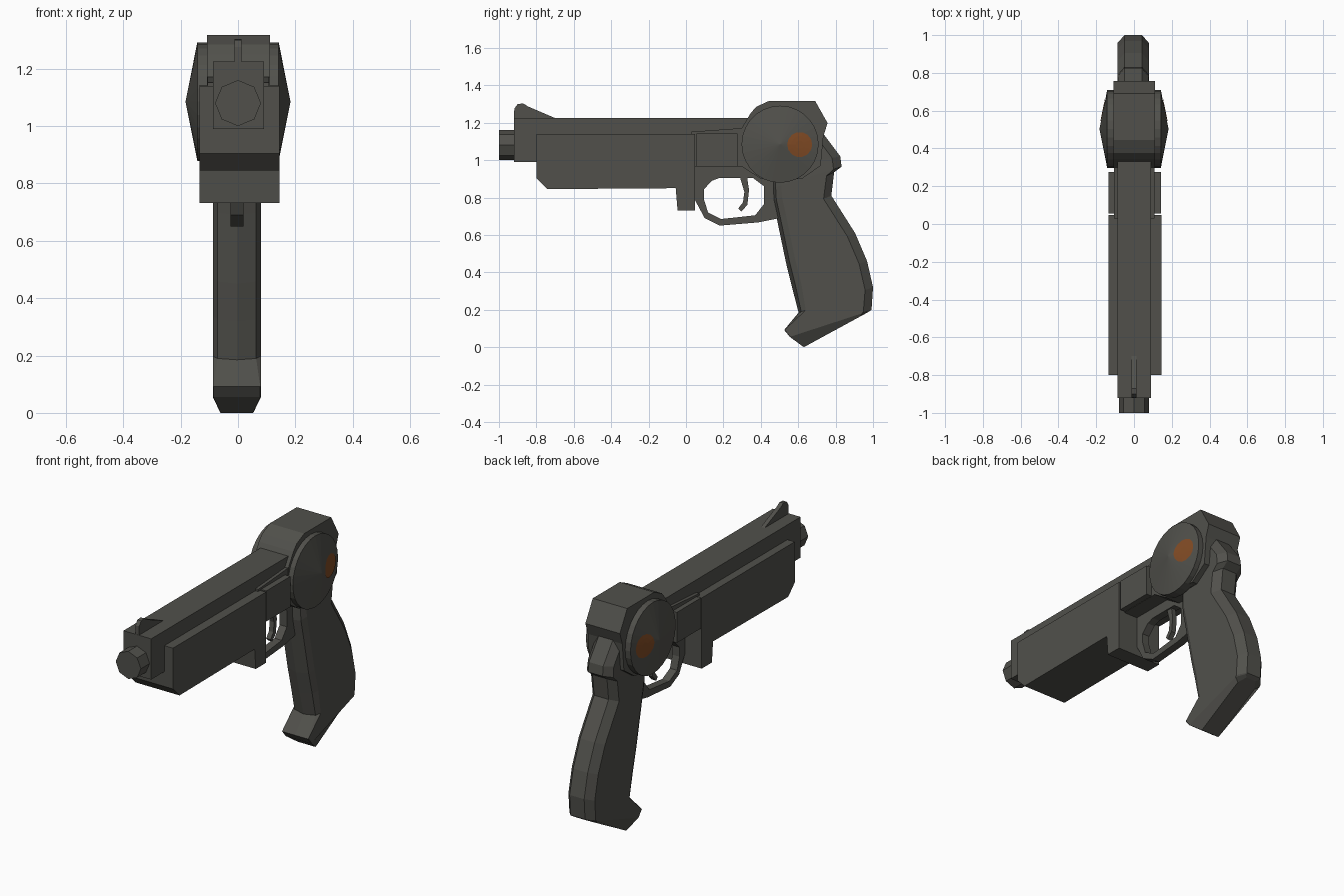
import bpy, bmesh, math

if "Cube" in bpy.data.objects:
    bpy.data.objects.remove(bpy.data.objects["Cube"])

def material(name, rgb):
    m = bpy.data.materials.new(name)
    m.diffuse_color = (*rgb, 1)
    m.use_nodes = True
    m.node_tree.nodes["Principled BSDF"].inputs["Base Color"].default_value = m.diffuse_color
    return m

GREY = material("dark_grey", (0.082, 0.081, 0.071))
ORANGE = material("burnt_orange", (0.22, 0.07, 0.018))

def finish(name, bm, mat=GREY):
    bmesh.ops.recalc_face_normals(bm, faces=bm.faces[:])
    me = bpy.data.meshes.new(name)
    bm.to_mesh(me)
    bm.free()
    me.materials.append(mat)
    ob = bpy.data.objects.new(name, me)
    bpy.context.collection.objects.link(ob)
    return ob

def loft(name, rings, mat=GREY, caps=True):
    """Join equal-length closed rings of points, capping both ends."""
    bm = bmesh.new()
    vs = [[bm.verts.new(p) for p in r] for r in rings]
    n = len(vs[0])
    for a, b in zip(vs, vs[1:]):
        for i in range(n):
            j = (i + 1) % n
            bm.faces.new((a[i], a[j], b[j], b[i]))
    if caps:
        bm.faces.new(vs[0])
        bm.faces.new(vs[-1])
    return finish(name, bm, mat)

def prism(name, profile, x0, x1):
    """Extrude a side profile of (y, z) points across x."""
    return loft(name, [[(x, y, z) for y, z in profile] for x in (x0, x1)])

def box(name, x0, x1, y0, y1, z0, z1):
    return prism(name, [(y0, z0), (y1, z0), (y1, z1), (y0, z1)], x0, x1)

# barrel housing, muzzle and front sight
box("barrel_housing", -0.087, 0.09, -0.92, 0.36, 0.99, 1.225)
loft("muzzle", [[(0.08 * math.cos(i * math.pi / 4), y, 1.08 + 0.08 * math.sin(i * math.pi / 4))
                 for i in range(8)] for y in (-1.0, -0.9)])
prism("front_sight", [(-0.92, 1.2), (-0.918, 1.275), (-0.90, 1.3), (-0.87, 1.303),
                      (-0.845, 1.287), (-0.70, 1.225), (-0.70, 1.2)], -0.012, 0.012)

# fore-end with chamfered nose and rear lug
prism("fore_end", [(-0.80, 1.14), (-0.80, 0.905), (-0.74, 0.845), (-0.055, 0.85),
                   (-0.045, 0.732), (0.048, 0.732), (0.048, 1.14)], -0.134, 0.145)

# receiver frame and its side plates
prism("frame", [(0.03, 0.965), (0.03, 1.152), (0.31, 1.172), (0.36, 1.172), (0.36, 0.965)],
      -0.106, 0.108)
box("side_plates", -0.134, 0.142, 0.055, 0.275, 0.967, 1.143)

# drum housing
prism("drum_housing", [(0.30, 0.965), (0.30, 1.175), (0.345, 1.25), (0.375, 1.285),
                       (0.445, 1.317), (0.69, 1.317), (0.757, 1.198), (0.735, 1.13),
                       (0.72, 0.97), (0.62, 0.90), (0.40, 0.90)], -0.108, 0.112)

# conical side discs, each with an orange spot laid on the cone
CY, CZ, R = 0.503, 1.085, 0.206

def cone_x(y, z):
    return 0.183 - 0.041 * math.hypot(y - CY, z - CZ) / R

def circle(y, z, r, n):
    return [(y + r * math.cos(2 * math.pi * i / n), z + r * math.sin(2 * math.pi * i / n))
            for i in range(n)]

for side, label in ((1, "right"), (-1, "left")):
    rim = circle(CY, CZ, R, 28)
    rings = [[(side * x, y, z) for y, z in rim] for x in (0.09, 0.142)]
    rings.append([(side * 0.1828, y, z) for y, z in circle(CY, CZ, 0.001, 28)])
    loft("drum_disc_" + label, rings)
    spot = [[(side * (cone_x(y, z) + 0.003), y, z) for y, z in circle(0.608, 1.083, r, 14)]
            for r in (0.067, 0.045, 0.022)]
    bm_spot = loft("orange_spot_" + label, spot, ORANGE)
    # drop the outer cap so only the cone-following skin is left
    bm = bmesh.new()
    bm.from_mesh(bm_spot.data)
    big = max(bm.faces, key=lambda f: f.calc_area())
    bmesh.ops.delete(bm, geom=[big], context='FACES_ONLY')
    for f in bm.faces:
        f.normal_update()
        if f.normal.x * side < 0:
            f.normal_flip()
    bm.to_mesh(bm_spot.data)
    bm.free()

# grip: stations of front (y, z), back (y, z), front bevel, half width
stations = [
    ((0.46, 1.10), (0.735, 1.14), 0.02, 0.082),
    ((0.46, 0.95), (0.825, 1.02), 0.02, 0.082),
    ((0.46, 0.85), (0.832, 0.965), 0.02, 0.084),
    ((0.465, 0.78), (0.792, 0.935), 0.02, 0.084),
    ((0.485, 0.69), (0.777, 0.81), 0.02, 0.084),
    ((0.535, 0.45), (0.904, 0.61), 0.02, 0.084),
    ((0.567, 0.32), (0.968, 0.46), 0.02, 0.084),
    ((0.602, 0.185), (1.0, 0.32), 0.015, 0.084),
    ((0.525, 0.092), (0.992, 0.20), 0.0, 0.084),
    ((0.555, 0.055), (0.985, 0.195), 0.0, 0.084),
    ((0.63, 0.0), (0.97, 0.185), 0.0, 0.058),
]
rings = []
for (fy, fz), (by, bz), bev, w in stations:
    length = math.hypot(by - fy, bz - fz)
    half = [(0, 0), (0.8 if bev else 0.97, bev), (1, bev * 2.5 + 0.003),
            (1, length - 0.045), (0.55, length)]
    pts = [(w * s, d) for s, d in half] + [(-w * s, d) for s, d in half[:0:-1]]
    rings.append([(x - 0.004, fy + (by - fy) * d / length, fz + (bz - fz) * d / length)
                  for x, d in pts])
loft("grip", rings)

# trigger guard ring
inner = [(0.14, 0.89), (0.096, 0.845), (0.096, 0.79), (0.118, 0.72), (0.187, 0.685),
         (0.37, 0.705), (0.417, 0.765), (0.417, 0.86), (0.358, 0.905), (0.18, 0.905)]
outer = [(0.046, 0.97), (0.046, 0.87), (0.046, 0.79), (0.10, 0.69), (0.18, 0.65),
         (0.385, 0.667), (0.50, 0.69), (0.50, 0.82), (0.45, 0.97), (0.2, 0.97)]
X0, X1 = -0.026, 0.02
loft("trigger_guard", [[(x, y, z) for y, z in loop] for x, loop in
                       ((X0, inner), (X1, inner), (X1, outer), (X0, outer), (X0, inner))],
     caps=False)

# trigger
prism("trigger", [(0.285, 0.92), (0.325, 0.92), (0.337, 0.84), (0.328, 0.76), (0.295, 0.725),
                  (0.28, 0.742), (0.305, 0.775), (0.312, 0.83)], -0.016, 0.012)
